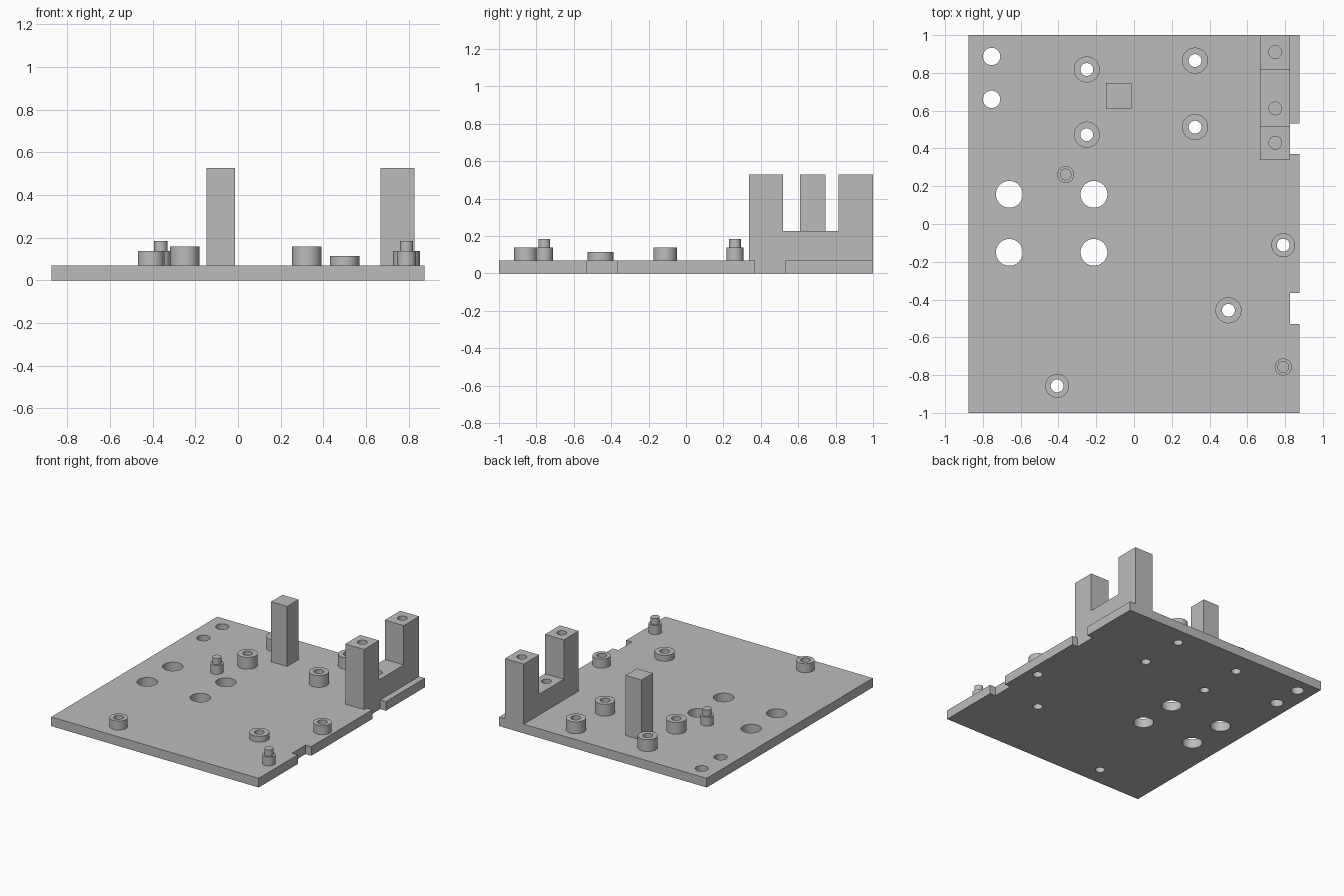
import bpy, bmesh, math

if "Cube" in bpy.data.objects:
    bpy.data.objects.remove(bpy.data.objects["Cube"])

grey = bpy.data.materials.new("light grey")
grey.diffuse_color = (0.5, 0.5, 0.5, 1)
grey.use_nodes = True
grey.node_tree.nodes["Principled BSDF"].inputs["Base Color"].default_value = grey.diffuse_color
T = 0.07       # plate thickness
SEG = 40


def make(name, bm):
    bmesh.ops.recalc_face_normals(bm, faces=bm.faces)
    me = bpy.data.meshes.new(name)
    bm.to_mesh(me)
    bm.free()
    me.materials.append(grey)
    ob = bpy.data.objects.new(name, me)
    bpy.context.collection.objects.link(ob)
    return ob


def prism(name, pts, offset):
    """Extrude a closed outline along an offset vector."""
    bm = bmesh.new()
    face = bm.faces.new([bm.verts.new(p) for p in pts])
    ext = bmesh.ops.extrude_face_region(bm, geom=[face])
    bmesh.ops.translate(bm, vec=offset, verts=[v for v in ext["geom"] if isinstance(v, bmesh.types.BMVert)])
    return make(name, bm)


def lathe(name, x, y, profile, closed):
    """Revolve (radius, z) points about a vertical axis; closed loops make tubes."""
    bm = bmesh.new()
    rings = [[bm.verts.new((x + r * math.cos(2 * math.pi * i / SEG),
                            y + r * math.sin(2 * math.pi * i / SEG), z))
              for i in range(SEG)] for r, z in profile]
    pairs = list(zip(rings, rings[1:])) + ([(rings[-1], rings[0])] if closed else [])
    for a, b in pairs:
        for i in range(SEG):
            j = (i + 1) % SEG
            bm.faces.new((a[i], a[j], b[j], b[i]))
    if not closed:
        bm.faces.new(rings[0])
        bm.faces.new(rings[-1])
    return make(name, bm)


def smooth(ob):
    bpy.ops.object.select_all(action='DESELECT')
    ob.select_set(True)
    bpy.context.view_layer.objects.active = ob
    bpy.ops.object.shade_smooth_by_angle(angle=math.radians(30))


def drill(ob, holes):
    """Cut vertical round holes given as (x, y, radius, bottom, top)."""
    for x, y, r, z0, z1 in holes:
        cutter = lathe("hole_cutter", x, y, [(r, z0), (r, z1)], False)
        bpy.ops.object.select_all(action='DESELECT')
        bpy.context.view_layer.objects.active = ob
        ob.select_set(True)
        mod = ob.modifiers.new("hole", 'BOOLEAN')
        mod.operation, mod.solver, mod.object = 'DIFFERENCE', 'EXACT', cutter
        bpy.ops.object.modifier_apply(modifier=mod.name)
        bpy.data.objects.remove(cutter)
    smooth(ob)


# standoffs: x, y, outer radius, top height
standoffs = [(-0.25, 0.818, 0.069, 0.16), (-0.25, 0.473, 0.069, 0.16),
             (0.323, 0.865, 0.069, 0.16), (0.323, 0.513, 0.069, 0.16),
             (0.5, -0.457, 0.069, 0.115), (0.79, -0.112, 0.063, 0.138),
             (-0.407, -0.857, 0.063, 0.138)]
BORE = 0.034

# base plate with two edge notches
X, N = 0.875, 0.827
outline = [(-X, -1), (X, -1), (X, -0.53), (N, -0.53), (N, -0.366), (X, -0.366),
           (X, 0.37), (N, 0.37), (N, 0.532), (X, 0.532), (X, 1), (-X, 1)]
plate = prism("base_plate", [(x, y, 0) for x, y in outline], (0, 0, T))
holes = [(x, y, BORE) for x, y, r, z in standoffs]
holes += [(x, y, 0.071) for x in (-0.66, -0.212) for y in (0.157, -0.15)]
holes += [(-0.754, y, 0.046) for y in (0.887, 0.66)]
drill(plate, [(x, y, r, -0.1, 0.2) for x, y, r in holes])

# hollow standoffs
for x, y, r, z in standoffs:
    smooth(lathe("standoff", x, y, [(r, T), (r, z), (BORE, z), (BORE, T)], True))

# stepped locating pegs
for x, y in ((-0.362, 0.262), (0.79, -0.757)):
    smooth(lathe("locating_peg", x, y, [(0.045, T), (0.045, 0.138), (0.031, 0.138), (0.031, 0.185)], False))

# square post
prism("square_post", [(-0.148, 0.61, T), (-0.013, 0.61, T), (-0.013, 0.747, T), (-0.148, 0.747, T)],
      (0, 0, 0.528 - T))

# U-shaped bracket with blind screw holes
profile = [(0.338, T), (1, T), (1, 0.528), (0.815, 0.528), (0.815, 0.228),
           (0.518, 0.228), (0.518, 0.528), (0.338, 0.528)]
bracket = prism("u_bracket", [(0.668, y, z) for y, z in profile], (N - 0.668, 0, 0))
drill(bracket, [(0.748, 0.91, BORE, 0.33, 0.6), (0.748, 0.43, BORE, 0.33, 0.6),
                (0.748, 0.612, BORE, 0.1, 0.3)])
